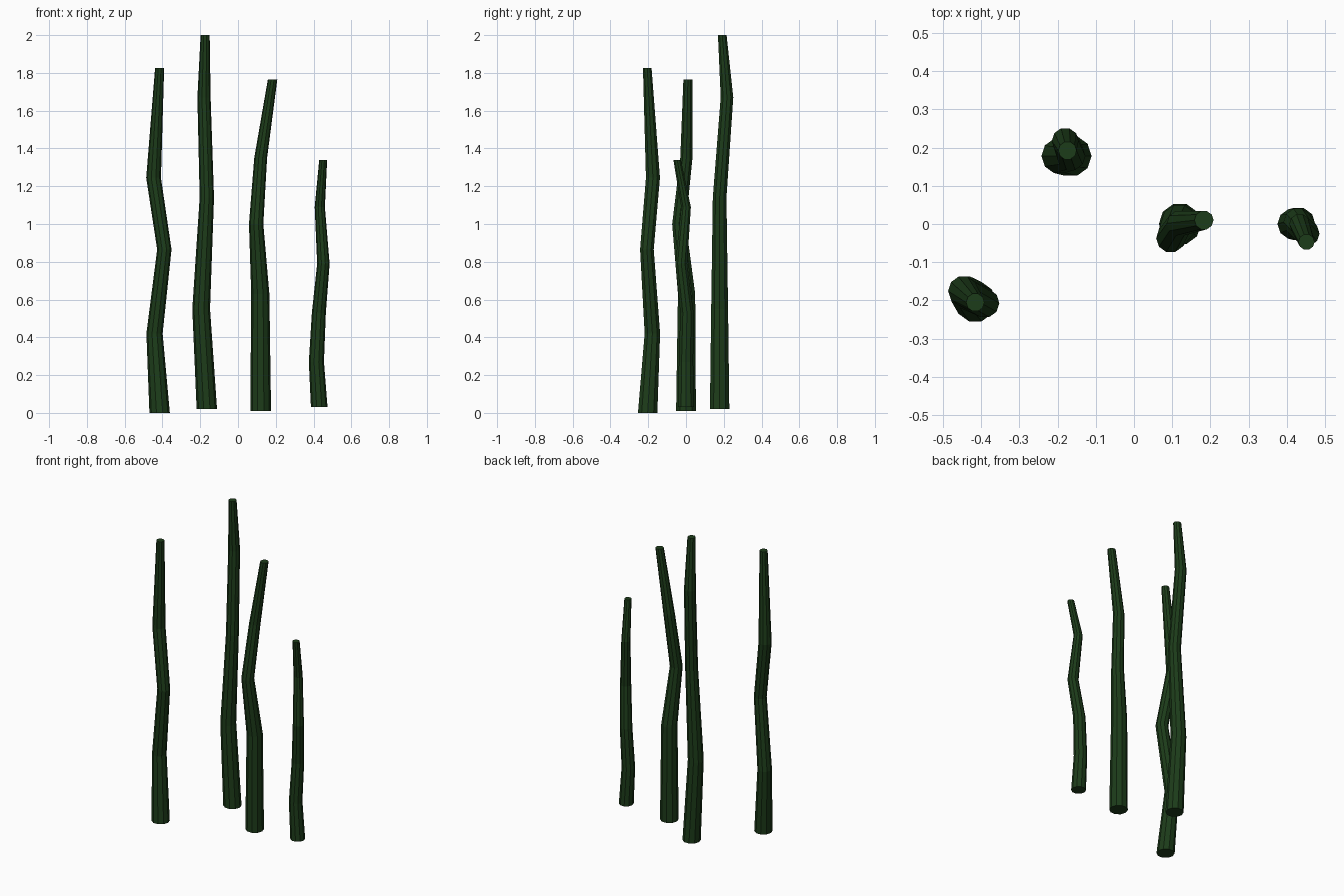
import bpy, bmesh
from math import cos, sin, tau

SIDES = 10

green = bpy.data.materials.new("dark_green")
green.diffuse_color = (0.012, 0.045, 0.01, 1)


def stalk(name, rings):
    """Tapered crooked stem lofted through rings (x, y, z, radius), capped at both ends."""
    bm = bmesh.new()
    loops = [[bm.verts.new((x + r * cos(tau * i / SIDES), y + r * sin(tau * i / SIDES), z))
              for i in range(SIDES)] for x, y, z, r in rings]
    for a, b in zip(loops, loops[1:]):
        for i in range(SIDES):
            j = (i + 1) % SIDES
            bm.faces.new((a[i], a[j], b[j], b[i]))
    bm.faces.new(loops[0][::-1])
    bm.faces.new(loops[-1])
    mesh = bpy.data.meshes.new(name)
    bm.to_mesh(mesh)
    bm.free()
    mesh.materials.append(green)
    bpy.context.collection.objects.link(bpy.data.objects.new(name, mesh))


# front left stalk
stalk("stalk_front_left", [
    (-0.415, -0.203, 0.00, 0.054), (-0.442, -0.178, 0.42, 0.043),
    (-0.39, -0.207, 0.865, 0.038), (-0.447, -0.175, 1.245, 0.039),
    (-0.415, -0.205, 1.825, 0.024)])

# tallest stalk at the back
stalk("stalk_back_tall", [
    (-0.165, 0.178, 0.02, 0.054), (-0.195, 0.178, 0.55, 0.047),
    (-0.165, 0.178, 1.14, 0.038), (-0.18, 0.217, 1.67, 0.035),
    (-0.174, 0.192, 2.00, 0.024)])

# leaning middle stalk
stalk("stalk_middle_leaning", [
    (0.12, 0.0, 0.01, 0.055), (0.118, 0.003, 0.63, 0.048),
    (0.096, -0.037, 1.0, 0.038), (0.12, 0.002, 1.35, 0.034),
    (0.183, 0.01, 1.765, 0.025)])

# short stalk on the right
stalk("stalk_right_short", [
    (0.43, 0.0, 0.03, 0.044), (0.415, 0.0, 0.27, 0.04),
    (0.428, 0.005, 0.53, 0.037), (0.452, -0.025, 0.79, 0.033),
    (0.433, 0.0, 1.09, 0.027), (0.451, -0.047, 1.34, 0.021)])
